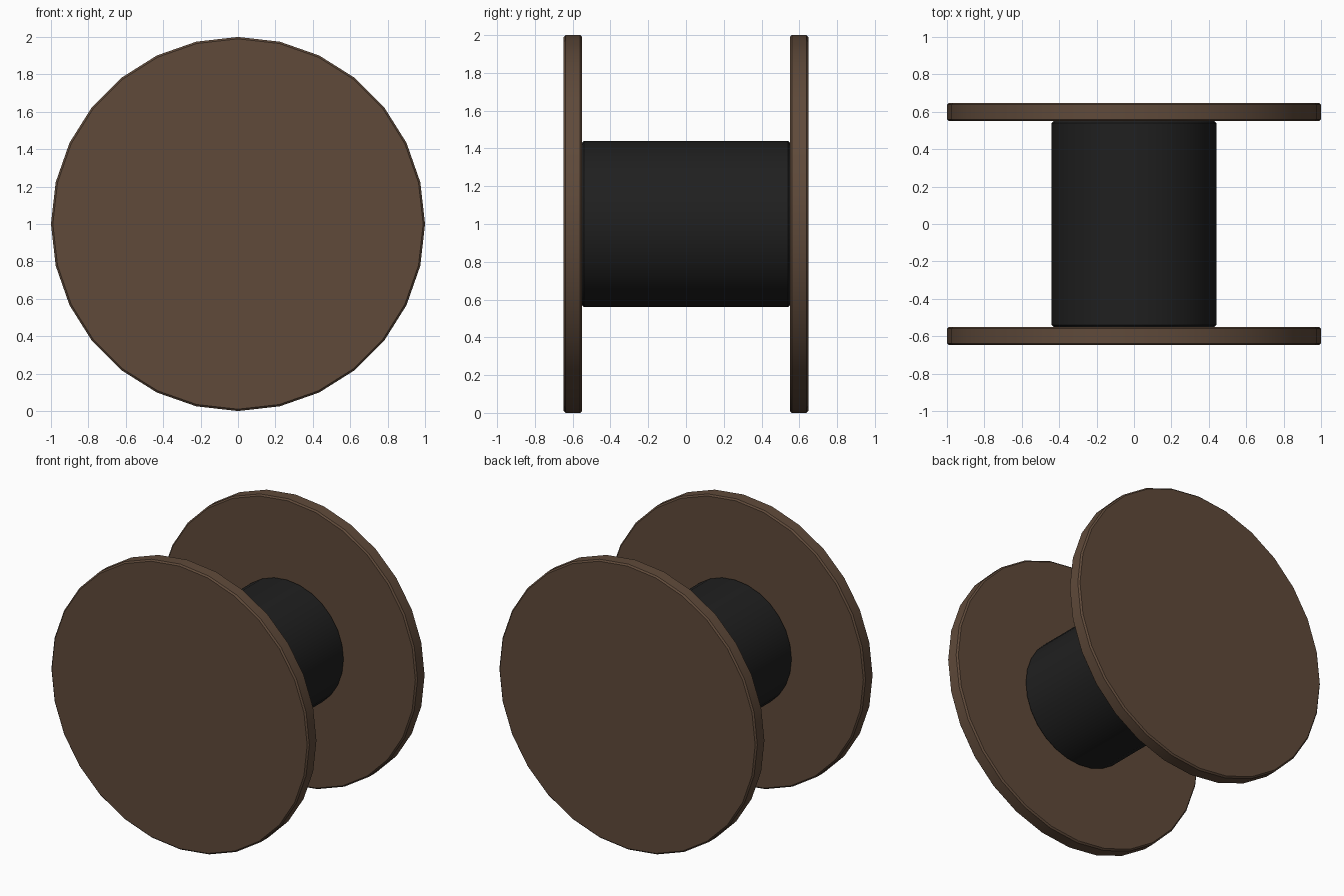
import bpy, bmesh, math
from mathutils import Matrix

if "Cube" in bpy.data.objects:
    bpy.data.objects.remove(bpy.data.objects["Cube"])

SIDES = 28


def material(name, color):
    m = bpy.data.materials.new(name)
    m.diffuse_color = color
    m.use_nodes = True
    m.node_tree.nodes["Principled BSDF"].inputs["Base Color"].default_value = m.diffuse_color
    return m


def disc(name, radius, y0, y1, mat, bevel=0.01):
    """Cylinder along y, centred at z = 1, with softened end rims."""
    bm = bmesh.new()
    bmesh.ops.create_cone(bm, cap_ends=True, segments=SIDES, radius1=radius,
                          radius2=radius, depth=y1 - y0)
    rims = [e for e in bm.edges if e.calc_face_angle(0) > math.radians(60)]
    bmesh.ops.bevel(bm, geom=rims, offset=bevel, segments=1,
                    affect='EDGES', profile=0.5)
    bm.transform(Matrix.Translation((0, (y0 + y1) / 2, 1))
                 @ Matrix.Rotation(math.pi / 2, 4, 'X'))
    bmesh.ops.recalc_face_normals(bm, faces=bm.faces)
    me = bpy.data.meshes.new(name)
    bm.to_mesh(me)
    bm.free()
    me.materials.append(mat)
    ob = bpy.data.objects.new(name, me)
    bpy.context.collection.objects.link(ob)
    bpy.ops.object.select_all(action='DESELECT')
    ob.select_set(True)
    bpy.context.view_layer.objects.active = ob
    bpy.ops.object.shade_smooth_by_angle(angle=math.radians(30))
    return ob


wood = material("brown_wood", (0.115, 0.068, 0.042, 1))
black = material("black_cable", (0.014, 0.014, 0.014, 1))

# End flanges
disc("front_flange", 1.0, -0.648, -0.55, wood)
disc("back_flange", 1.0, 0.55, 0.648, wood)

# Wound core between the flanges
disc("cable_core", 0.44, -0.55, 0.55, black)
